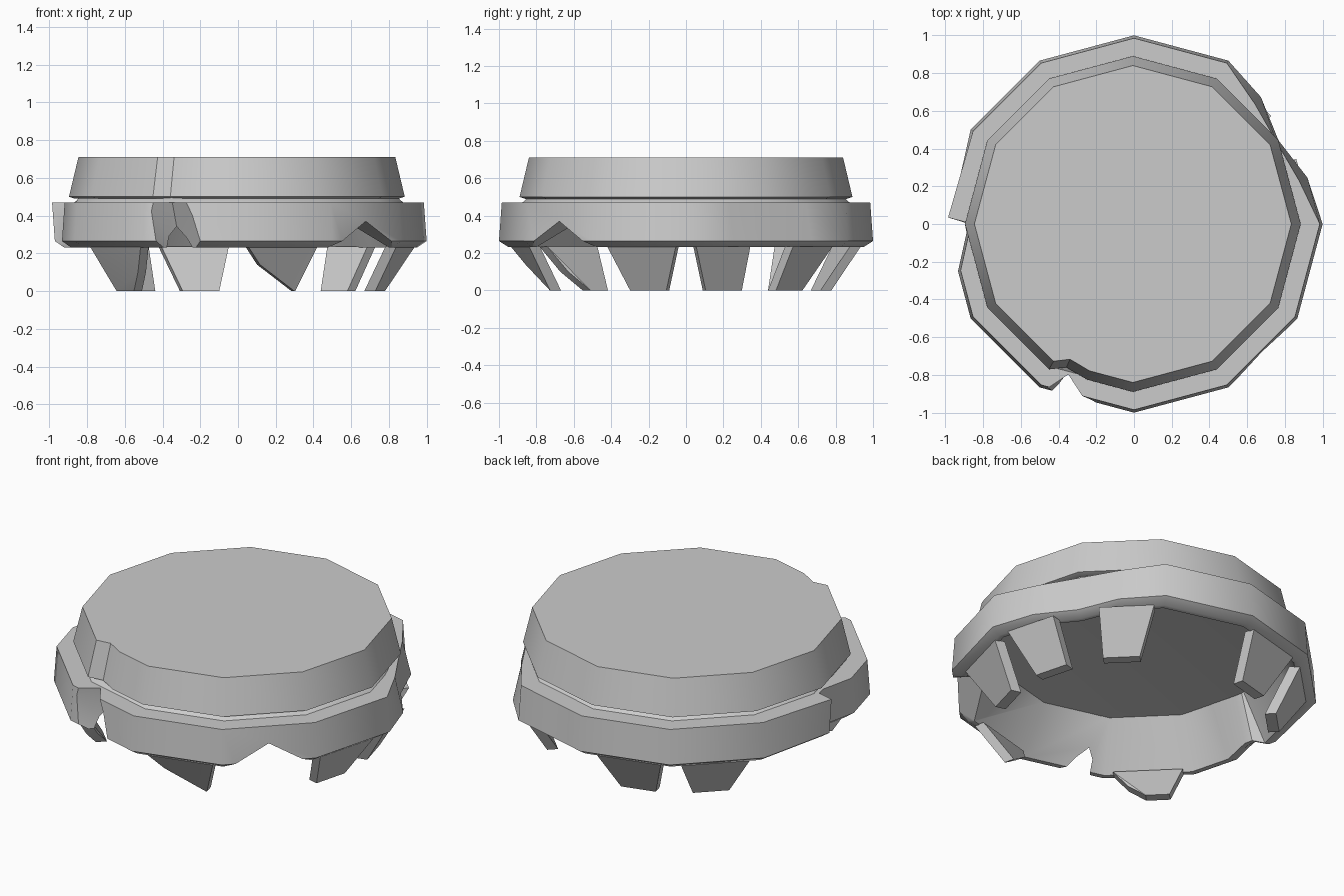
import bpy, bmesh
from math import radians, cos, sin
from mathutils import Vector, Matrix

if "Cube" in bpy.data.objects:
    bpy.data.objects.remove(bpy.data.objects["Cube"], do_unlink=True)

grey = bpy.data.materials.new("plain_grey")
grey.use_nodes = True
colour = (0.6, 0.6, 0.6, 1)
grey.diffuse_color = colour
grey.node_tree.nodes["Principled BSDF"].inputs["Base Color"].default_value = colour


def chord(a):
    """Radius of a unit twelve-sided outline at angle a."""
    return cos(radians(15)) / cos(radians(a % 30 - 15))


def finish(name, bm):
    bmesh.ops.recalc_face_normals(bm, faces=bm.faces)
    mesh = bpy.data.meshes.new(name)
    bm.to_mesh(mesh)
    bm.free()
    mesh.materials.append(grey)
    ob = bpy.data.objects.new(name, mesh)
    bpy.context.collection.objects.link(ob)
    return ob


def loft(name, rows, closed):
    """Skin a stack of outlines, either capped or joined end to end."""
    bm = bmesh.new()
    loops = [[bm.verts.new(p) for p in row] for row in rows]
    pairs = list(zip(loops, loops[1:]))
    if closed:
        pairs.append((loops[-1], loops[0]))
    else:
        bm.faces.new(loops[0])
        bm.faces.new(loops[-1])
    for low, high in pairs:
        for i in range(len(low)):
            bm.faces.new((low[i - 1], low[i], high[i], high[i - 1]))
    return finish(name, bm)


def hull(name, points):
    bm = bmesh.new()
    for p in points:
        bm.verts.new(p)
    bmesh.ops.convex_hull(bm, input=bm.verts)
    bmesh.ops.dissolve_limit(bm, angle_limit=0.01, verts=bm.verts, edges=bm.edges)
    return finish(name, bm)


def polar(a, r, z):
    return (r * cos(radians(a)), r * sin(radians(a)), z)


def outline(changes, extra=()):
    """Regular corners with chipped corners swapped in: angle -> factor."""
    base = {a: 1 for a in range(0, 360, 30) if a not in extra}
    base.update(changes)
    return sorted(base.items())


# Upper cap with a dented front corner; its underside is the ceiling inside
cap_outline = outline({245.1: 0.96, 253.6: 1})
cap_rows = []
for r, z in ((0.84, 0.71), (0.89, 0.5), (0.86, 0.49), (0.78, 0.5)):
    cap_rows.append([polar(a, r * chord(a) * f, z) for a, f in cap_outline])
cap = loft("upper_cap", cap_rows, False)
cap.location.x = -0.006

# Lower ring with chips at the back left and the right, and a sloping inside
ring_outline = outline({15: 0.985, 30: 0.885, 45: 0.985, 178: 0.98,
                        179.5: 0.9, 183: 0.9, 195: 1}, extra=(180,))
top_changes = {15: 0.95, 45: 0.95, 178: 1.01}
ring_rows = []
for r, z, inner in ((0.755, 0.505, True), (0.848, 0.494, True), (0.875, 0.47, True),
                    (0.985, 0.47, False), (1, 0.265, False), (0.95, 0.232, False),
                    (0.92, 0.232, True)):
    row = []
    for a, f in ring_outline:
        if z >= 0.47:
            f = top_changes.get(a, f)
        limit = 0.985 if z >= 0.47 else 0.95
        rad = r * chord(a) * f
        if inner:
            rad = min(r * chord(a), limit * chord(a) * f - 0.025)
        row.append(polar(a, rad, z))
    ring_rows.append(row)
ring = loft("lower_ring", ring_rows, True)

# Breaks through the ring: a low triangle and a tall split
turn = Matrix.Rotation(radians(-45), 4, 'Z')
triangle = [turn @ Vector((x, y, z)) for x in (0.7, 1.2)
            for y, z in ((-0.28, 0.21), (0.28, 0.21), (0, 0.37))]
split = [(-0.35, -0.8, 0.48), (-0.5, -0.9, 0.48), (-0.22, -1, 0.48),
         (-0.3, -0.73, 0.2), (-0.47, -0.95, 0.2), (-0.13, -1.05, 0.2)]
for name, points in (("triangle_cutter", triangle), ("split_cutter", split)):
    cutter = hull(name, points)
    cutter.hide_render = True
    cutter.hide_viewport = True
    cut = ring.modifiers.new(name, 'BOOLEAN')
    cut.operation = 'DIFFERENCE'
    cut.solver = 'EXACT'
    cut.object = cutter

# Teeth leaning inwards below the ring: angle, top ends, tip ends, broken corner
teeth = []
for a, top, tip, corner in ((-15, (-0.19, 0.19), (-0.1, 0.1), None),
                            (15, (-0.19, 0.11), (-0.1, 0.1), None),
                            (45, (-0.11, 0.19), (-0.1, 0.1), None),
                            (105, (-0.18, 0.19), (-0.09, 0.11), None),
                            (135, (-0.19, 0.19), (-0.1, 0.1), None),
                            (-135, (-0.19, 0.19), (-0.13, 0), (0.85, 0.1, 0.1)),
                            (-75, (-0.19, 0.19), (0.1, 0.105), (0.86, -0.11, 0.14))):
    side = [(0.92, y, 0.236) for y in top] + [(0.78, y, 0) for y in tip]
    if corner:
        side.append(corner)
    spin = Matrix.Rotation(radians(a), 4, 'Z')
    teeth.append(hull("tooth", [spin @ Vector((x - depth, y, z))
                                for x, y, z in side for depth in (0, 0.06)]))

# Soft shading across the shallow bends, crisp elsewhere
for group, angle in (([ring], 40), ([cap] + teeth, 32)):
    bpy.ops.object.select_all(action='DESELECT')
    for ob in group:
        ob.select_set(True)
    bpy.context.view_layer.objects.active = group[0]
    bpy.ops.object.convert(target='MESH')
    bpy.ops.object.shade_smooth_by_angle(angle=radians(angle))
